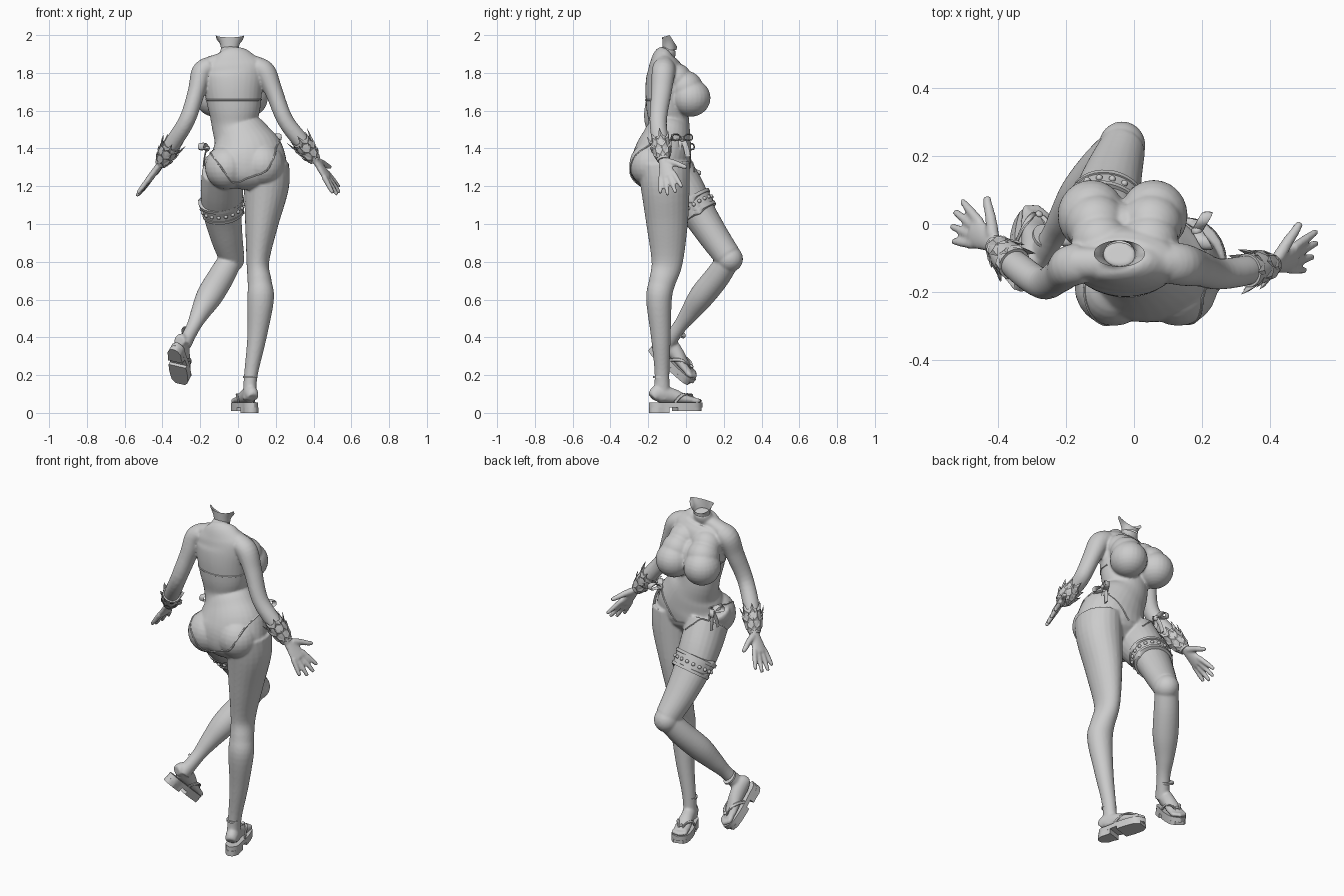
import bpy, bmesh, math
from mathutils import Vector, Matrix
from mathutils.bvhtree import BVHTree

if "Cube" in bpy.data.objects:
    bpy.data.objects.remove(bpy.data.objects["Cube"])

grey = bpy.data.materials.new("stone grey")
grey.use_nodes = True
grey.diffuse_color = (0.6, 0.6, 0.6, 1)
grey.node_tree.nodes["Principled BSDF"].inputs["Base Color"].default_value = (0.6, 0.6, 0.6, 1)


def finish(bm, name, angle=40):
    bmesh.ops.recalc_face_normals(bm, faces=bm.faces)
    mesh = bpy.data.meshes.new(name)
    bm.to_mesh(mesh)
    bm.free()
    obj = bpy.data.objects.new(name, mesh)
    bpy.context.collection.objects.link(obj)
    mesh.materials.append(grey)
    bpy.ops.object.select_all(action='DESELECT')
    obj.select_set(True)
    bpy.context.view_layer.objects.active = obj
    bpy.ops.object.shade_smooth_by_angle(angle=math.radians(angle))
    return obj


def spline(rows, steps=5):
    """Smooth path through rows of numbers."""
    out = []
    rows = [Vector(r) for r in rows]
    for i in range(len(rows) - 1):
        a, b, c, d = rows[max(i - 1, 0)], rows[i], rows[i + 1], rows[min(i + 2, len(rows) - 1)]
        for k in range(steps):
            t = k / steps
            out.append(b + (c - a) * (t / 2) + (a * 2 - b * 5 + c * 4 - d) * (t * t / 2)
                       + (b * 3 - a - c * 3 + d) * (t ** 3 / 2))
    return out + [rows[-1]]


def tube(bm, rows, n=24, steps=5, ref=(1, 0, 0)):
    """Skin along rows of x, y, z, width radius, depth radius."""
    pts = spline(rows, steps)
    rings = []
    for i, p in enumerate(pts):
        d = (pts[min(i + 1, len(pts) - 1)] - pts[max(i - 1, 0)])
        d = Vector(d[:3]).normalized()
        u = Vector(ref) - d * d.dot(Vector(ref))
        u.normalize()
        v = d.cross(u)
        rings.append([bm.verts.new(Vector(p[:3]) + u * p[3] * math.cos(a) + v * p[4] * math.sin(a))
                      for a in (2 * math.pi * k / n for k in range(n))])
    bridge(bm, rings)
    bm.faces.new(rings[0])
    bm.faces.new(rings[-1])


def bridge(bm, rings):
    n = len(rings[0])
    for r, s in zip(rings, rings[1:]):
        for k in range(n):
            bm.faces.new((r[k], r[(k + 1) % n], s[(k + 1) % n], s[k]))


def ball(bm, centre, radii):
    m = Matrix.Translation(centre) @ Matrix.Diagonal((*radii, 1))
    bmesh.ops.create_uvsphere(bm, u_segments=24, v_segments=14, radius=1, matrix=m)


def frame(origin, forward, up):
    f, u = Vector(forward).normalized(), Vector(up)
    u = (u - f * u.dot(f)).normalized()
    m = Matrix((f.cross(u), f, u)).transposed().to_4x4()
    m.translation = origin
    return m


# Body: torso, chest and hips
body = bmesh.new()
tube(body, [(.03, -.12, 1.2, .09, .09), (.035, -.13, 1.25, .19, .14), (.04, -.135, 1.31, .22, .155),
            (.04, -.12, 1.38, .2, .15), (.015, -.1, 1.46, .155, .128), (-.015, -.09, 1.53, .125, .108),
            (-.02, -.1, 1.62, .14, .11), (-.025, -.105, 1.72, .155, .11), (-.025, -.108, 1.8, .165, .1),
            (-.03, -.115, 1.85, .155, .08), (-.035, -.115, 1.885, .105, .06),
            (-.043, -.098, 1.905, .058, .046), (-.043, -.087, 1.93, .047, .037)], 32)
tube(body, [(-.17, -.115, 1.835, .045, .05), (-.1, -.115, 1.868, .035, .045), (-.03, -.11, 1.885, .035, .045),
            (.05, -.115, 1.868, .035, .045), (.12, -.115, 1.835, .045, .05)], 20, 4, (0, 0, 1))
for x in (-.125, .058):
    ball(body, (x, .025, 1.668), (.1, .105, .1))
    ball(body, (x * .9, .0, 1.72), (.09, .09, .09))
    ball(body, (x * .8, -.05, 1.77), (.085, .08, .08))
ball(body, (-.033, -.02, 1.7), (.08, .085, .09))
for x, z in ((-.06, 1.3), (.13, 1.315)):
    ball(body, (x, -.185, z), (.115, .115, .118))
ball(body, (.035, -.185, 1.32), (.1, .105, .09))

# Straight leg and bent leg
tube(body, [(.15, -.12, 1.32, .12, .14), (.15, -.11, 1.2, .12, .13), (.125, -.1, 1, .088, .11),
            (.105, -.1, .8, .06, .083), (.115, -.127, .69, .064, .07), (.12, -.143, .6, .07, .068),
            (.1, -.133, .4, .051, .052), (.068, -.127, .2, .036, .039), (.06, -.13, .07, .036, .047)])
tube(body, [(-.08, -.09, 1.28, .11, .13), (-.085, -.01, 1.17, .113, .115), (-.083, .065, 1.06, .102, .092),
            (-.06, .15, .93, .085, .08), (-.035, .22, .83, .069, .072)])
ball(body, (-.035, .23, .815), (.069, .072, .07))
tube(body, [(-.04, .225, .81, .063, .061), (-.09, .165, .72, .07, .067), (-.15, .085, .62, .07, .067),
            (-.2, .02, .53, .051, .051), (-.237, -.035, .455, .037, .037), (-.285, -.105, .36, .036, .043)])

# Arms
arms = {
    "left": [(.1, -.115, 1.83, .055, .06), (.145, -.12, 1.8, .058, .062), (.19, -.13, 1.7, .047, .054),
             (.25, -.147, 1.55, .043, .046), (.34, -.135, 1.43, .043, .043), (.41, -.12, 1.335, .024, .028)],
    "right": [(-.15, -.115, 1.83, .055, .06), (-.192, -.125, 1.8, .056, .062), (-.22, -.15, 1.7, .046, .054),
              (-.27, -.175, 1.55, .043, .046), (-.35, -.12, 1.42, .043, .043), (-.41, -.06, 1.315, .024, .028)]}
for rows in arms.values():
    tube(body, rows)


def hand(bm, wrist, forward, across):
    """Palm, four spread fingers and a thumb on the +across side."""
    f, s = Vector(forward).normalized(), Vector(across)
    s = (s - f * s.dot(f)).normalized()
    w = Vector(wrist)
    tube(bm, [(*(w + f * t), a, .018) for t, a in ((-.02, .025), (.03, .032), (.085, .044), (.115, .038))], 16, 4, s)
    for k, length in ((-1.5, .1), (-.5, .125), (.5, .13), (1.5, .115)):
        a = w + f * .095 + s * k * .023
        d = (f + s * k * .17).normalized()
        tube(bm, [(*(a + d * length * t), r, r) for t, r in ((0, .015), (.6, .0135), (1, .01))], 10, 3, s)
    a = w + f * .02 + s * .02
    tube(bm, [(*(a + s * t + f * g), r, r) for t, g, r in
              ((0, 0, .02), (.04, .03, .017), (.07, .06, .0145), (.095, .08, .011))], 10, 3, f.cross(s))


hand(body, (.41, -.12, 1.34), (.125, .045, -.185), (.3, .9, .2))
hand(body, (-.41, -.06, 1.32), (-.13, .08, -.18), (.45, .8, .45))

# Feet, then one smooth skin over all body parts
feet = {"left": frame((.063, -.13, 0), (-.3, .95, 0), (0, 0, 1)),
        "right": frame((-.335, -.147, .29), (.12, .73, -.67), (.37, .52, .77))}
for m in feet.values():
    part = bmesh.new()
    tube(part, [(0, -.05, .08, .03, .026), (0, -.02, .1, .037, .047), (0, .06, .09, .038, .04),
                (0, .13, .072, .044, .026), (0, .18, .066, .042, .018)])
    for k in range(5):
        x = (k - 2) * .017
        ball(part, (x, .2 - abs(x) * .5, .064), (.0105, .028, .014))
    part.transform(m)
    temp = bpy.data.meshes.new("foot")
    part.to_mesh(temp)
    part.free()
    body.from_mesh(temp)
    bpy.data.meshes.remove(temp)
skin = finish(body, "body", 180)
remesh = skin.modifiers.new("skin", 'REMESH')
remesh.mode, remesh.voxel_size, remesh.use_smooth_shade = 'VOXEL', .0065, True
smooth = skin.modifiers.new("soften", 'SMOOTH')
smooth.factor, smooth.iterations = .5, 5

# Open neck collar, lower at the chest side
bm = bmesh.new()
n, rings = 32, []
for t in (0, .4, .7, 1):
    ring = []
    for k in range(n):
        c, s = math.cos(2 * math.pi * k / n), math.sin(2 * math.pi * k / n)
        drop = .06 * s if s > 0 else -.012 * s
        ring.append(bm.verts.new((-.043 + c * (.046 + .029 * t * t), -.087 + s * (.037 + .002 * t),
                                  1.92 + t * (.08 - drop))))
    rings.append(ring)
bridge(bm, rings)
finish(bm, "neck_collar")


# Sandals: plate, heel block, front block and straps
def sole_block(bm, y0, y1, z0, z1):
    def half(y):
        t = (y + .068) / .296
        return (.036 + .014 * math.sin(max(0, t - .25) * 4)) * min(1, max(0, 9 * t * (1 - t))) ** .5
    ys = [y0 + (y1 - y0) * k / 14 for k in range(15)]
    loop = [(half(y) + .002, y) for y in ys] + [(-half(y) - .002, y) for y in reversed(ys)]
    face = bm.faces.new([bm.verts.new((x, y, z0)) for x, y in loop])
    top = bmesh.ops.extrude_face_region(bm, geom=[face])["geom"]
    bmesh.ops.translate(bm, vec=(0, 0, z1 - z0), verts=[g for g in top if isinstance(g, bmesh.types.BMVert)])


for side, m in feet.items():
    bm = bmesh.new()
    sole_block(bm, -.068, .228, .028, .054)
    sole_block(bm, -.066, .03, 0, .029)
    sole_block(bm, .075, .215, .01, .029)
    for x in (-1, 1):
        tube(bm, [(0, .185, .064, .006, .005), (x * .02, .15, .097, .008, .005),
                  (x * .039, .1, .092, .009, .005), (x * .044, .06, .055, .008, .005)], 8, 4, (0, 1, 0))
    ball(bm, (0, .165, .095), (.011, .011, .007))
    tube(bm, [(0, -.003, .185, .038, .042), (0, -.003, .195, .038, .042)], 24, 1)
    bm.transform(m)
    finish(bm, side + "_sandal")

# Leafy wrist cuffs
for side, rows in arms.items():
    bm = bmesh.new()
    fore, wrist = (Vector(r[:3]) for r in rows[-2:])
    d = (fore - wrist).normalized()
    u = d.cross(Vector((0, 1, 0))).normalized()
    v = d.cross(u)
    tube(bm, [(*(wrist + d * t), r, r) for t, r in ((.0, .03), (.07, .047), (.13, .05))], 20, 3)
    for row, (t, r) in enumerate(((.01, .032), (.055, .044), (.1, .047))):
        for k in range(8):
            a = (k + row / 2) * 2 * math.pi / 8
            out, tan = u * math.cos(a) + v * math.sin(a), v * math.cos(a) - u * math.sin(a)
            b = wrist + d * t + out * (r - .004)
            length = .055 + .015 * (k % 2)
            q = [bm.verts.new(p) for p in (b - tan * .022, b + tan * .022, b + d * .025 + out * .018,
                                           b + d * length + out * .024)]
            for f in ((0, 1, 2), (0, 2, 3), (1, 3, 2), (0, 3, 1)):
                bm.faces.new([q[i] for i in f])
    finish(bm, side + "_wrist_cuff", 20)

# Thigh garter: band, two rims and beads
bm = bmesh.new()
centre, axis = Vector((-.083, .05, 1.09)), Vector((.02, .075, -.115)).normalized()
for a, b, grow in ((-.04, .04, .004), (-.045, -.028, .011), (.028, .045, .009)):
    tube(bm, [(*(centre + axis * t), .106 + grow - t * .1, .097 + grow - t * .1)
              for t in (a, a, b, b)], 36, 1)
u = (Vector((1, 0, 0)) - axis * axis.x).normalized()
v = axis.cross(u)
for k in range(18):
    a = 2 * math.pi * k / 18
    ball(bm, centre + u * .111 * math.cos(a) + v * .102 * math.sin(a), (.01, .01, .01))
finish(bm, "thigh_garter")

# Hip bows with ribbon loops and tails
for side, centre, out in (("left", (.185, -.02, 1.45), 1), ("right", (-.165, -.01, 1.4), -1)):
    bm = bmesh.new()
    c = Vector(centre)
    ball(bm, c, (.016, .016, .016))
    for s in (-1, 1):
        loop = [(0, 0), (.025, .025), (.05, .02), (.047, -.005), (0, 0)]
        tube(bm, [(*(c + Vector((out * y * .6, s * y, z))), .015, .004) for y, z in loop], 8, 4, (1, 0, 0))
        tail = [(0, 0), (.015, -.03), (.025, -.065), (.03, -.095)]
        tube(bm, [(*(c + Vector((out * y * .6, s * y, z))), .014, .004) for y, z in tail], 8, 4, (0, 1, 0))
    finish(bm, side + "_hip_bow")

# Swimwear edges laid on the skin
bpy.context.view_layer.update()
tree = BVHTree.FromObject(skin, bpy.context.evaluated_depsgraph_get())
seams = {
    "brief_back_edge": [(-.165, -.01, 1.4), (-.15, -.2, 1.38), (-.09, -.3, 1.3), (-.02, -.28, 1.2),
                        (.05, -.3, 1.23), (.15, -.3, 1.28), (.2, -.22, 1.4), (.19, -.02, 1.45)],
    "brief_right_edge": [(-.165, -.01, 1.4), (-.1, .05, 1.36), (-.02, .05, 1.28)],
    "brief_left_edge": [(.19, -.02, 1.45), (.13, .05, 1.38), (.05, .05, 1.28)],
    "top_back_edge": [(-.18, -.08, 1.66), (-.1, -.22, 1.655), (.05, -.22, 1.655), (.13, -.08, 1.66)]}
for name, pts in seams.items():
    bm = bmesh.new()
    snapped = [tree.find_nearest(p)[0] for p in spline(pts, 6)]
    tube(bm, [(*p, .005, .005) for p in snapped], 6, 1, (0, 0, 1))
    finish(bm, name)
